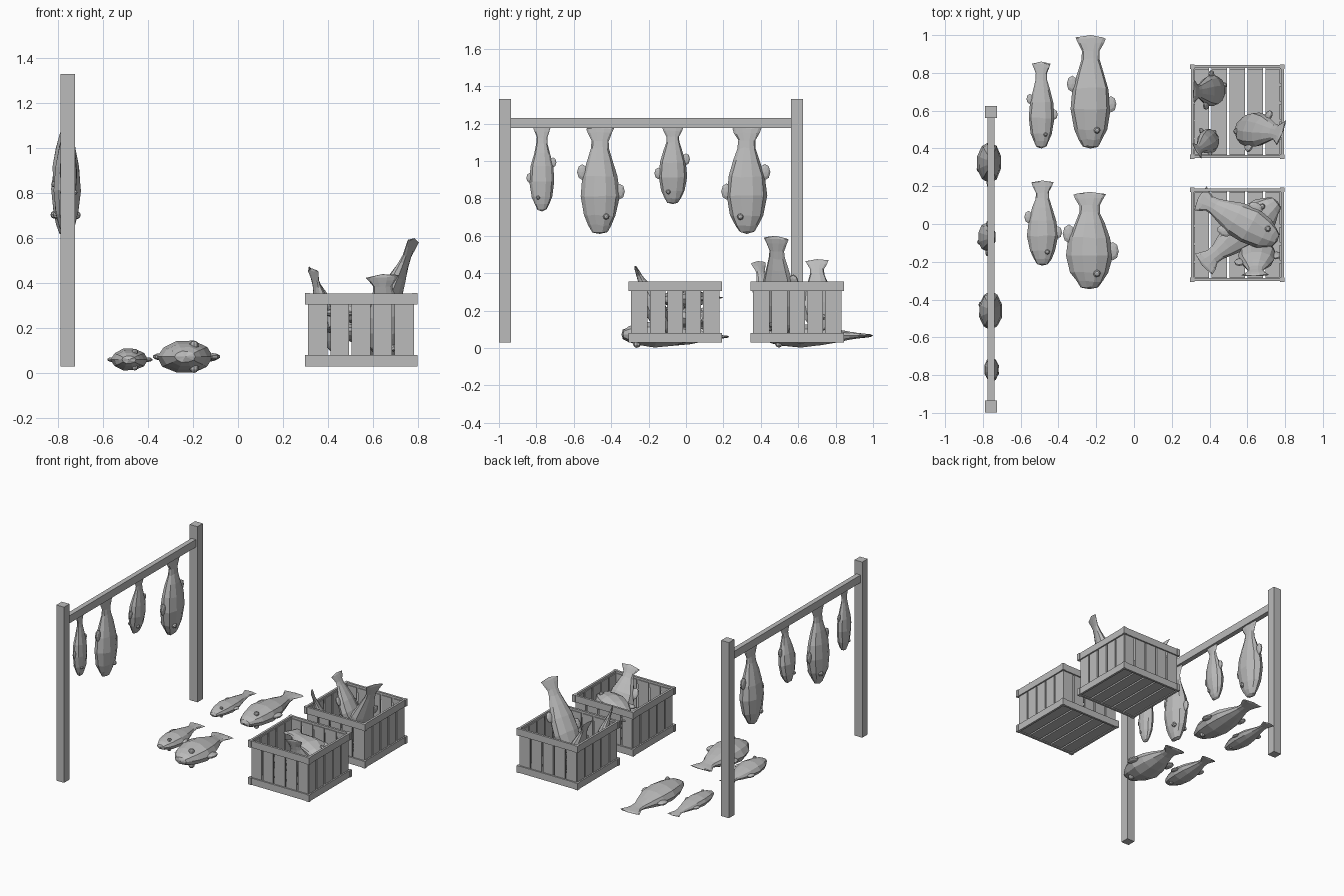
import bpy, bmesh, math, random
from mathutils import Vector, Matrix

random.seed(4)
cube = bpy.data.objects.get("Cube")
if cube:
    bpy.data.objects.remove(cube)


def make_material(name, value):
    m = bpy.data.materials.new(name)
    m.use_nodes = True
    color = (value, value, value, 1)
    m.diffuse_color = color
    m.node_tree.nodes["Principled BSDF"].inputs["Base Color"].default_value = color
    return m


grey = make_material("plain grey", 0.5)


def finish(bm, name):
    bmesh.ops.recalc_face_normals(bm, faces=bm.faces)
    mesh = bpy.data.meshes.new(name)
    bm.to_mesh(mesh)
    bm.free()
    mesh.materials.append(grey)
    ob = bpy.data.objects.new(name, mesh)
    bpy.context.collection.objects.link(ob)
    return ob


def add_box(bm, center, size):
    mat = Matrix.Translation(center) @ Matrix.Diagonal((*size, 1))
    bmesh.ops.create_cube(bm, size=1, matrix=mat)


def box(name, center, size):
    bm = bmesh.new()
    add_box(bm, center, size)
    finish(bm, name)


# Drying rack
RACK_X = -0.757
for name, y in (("front_post", -0.967), ("back_post", 0.593)):
    box(name, (RACK_X, y, 0.68), (0.063, 0.063, 1.3))
box("cross_beam", (RACK_X, -0.187, 1.203), (0.036, 1.5, 0.056))


# Slatted crates
def crate(name, cx, cy):
    half, slats = 0.238, 5
    pitch = 2 * half / slats
    bm = bmesh.new()
    for s in (-1, 1):
        for z in (0.055, 0.33):
            add_box(bm, (cx, cy + s * half, z), (0.49, 0.016, 0.05))
            add_box(bm, (cx + s * half, cy, z), (0.016, 0.49, 0.05))
            for t in (-1, 1):
                add_box(bm, (cx + s * half, cy + t * half, z), (0.024, 0.024, 0.051))
        for i in range(slats):
            o = (i + 0.5) * pitch - half
            add_box(bm, (cx + o, cy + s * (half - 0.008), 0.19), (pitch - 0.012, 0.012, 0.3))
            add_box(bm, (cx + s * (half - 0.008), cy + o, 0.19), (0.012, pitch - 0.012, 0.3))
    for i in range(slats):
        o = (i + 0.5) * pitch - half
        add_box(bm, (cx + o, cy, 0.045), (pitch - 0.012, 2 * half, 0.016))
    finish(bm, name)


crate("front_crate", 0.547, -0.057)
crate("back_crate", 0.547, 0.595)

# Fish outline: position along the body, width, thickness
PROFILE = [(0.02, 0.38, 0.35), (0.08, 0.58, 0.6), (0.17, 0.82, 0.82), (0.35, 1, 1),
           (0.53, 0.9, 0.86), (0.68, 0.64, 0.58), (0.79, 0.45, 0.34), (0.86, 0.43, 0.24),
           (0.93, 0.62, 0.17), (0.975, 0.72, 0.12)]
SIDES = 10


def fish(name, head, tail, normal, half, flip=1):
    head, tail = Vector(head), Vector(tail)
    length = (tail - head).length
    d = (tail - head).normalized()
    n = Vector(normal)
    n = (n - d * n.dot(d)).normalized()
    u = d.cross(n) * flip
    thick = half * 0.6

    def place(t, a, b):
        return head + d * (t * length) + u * a + n * b

    # Lofted body and tail
    bm = bmesh.new()
    rings = []
    for t, w, h in PROFILE:
        ring = []
        for i in range(SIDES):
            a = math.tau * i / SIDES
            j = random.uniform(0.96, 1.04)
            ring.append(bm.verts.new(place(t + random.uniform(-0.008, 0.008),
                                           w * half * math.cos(a) * j,
                                           h * thick * math.sin(a) * j)))
        rings.append(ring)
    tips = [bm.verts.new(head), bm.verts.new(tail)]
    for i in range(SIDES):
        k = (i + 1) % SIDES
        for r, s in zip(rings, rings[1:]):
            bm.faces.new((r[i], r[k], s[k], s[i]))
        bm.faces.new((tips[0], rings[0][k], rings[0][i]))
        bm.faces.new((tips[1], rings[-1][i], rings[-1][k]))

    # Edge fins and eyes
    def lump(t, a, b, size, segments):
        frame = Matrix((d * size[0], u * size[1], n * size[2])).transposed().to_4x4()
        frame.translation = place(t, a, b)
        bmesh.ops.create_uvsphere(bm, u_segments=segments, v_segments=5, radius=1, matrix=frame)

    lump(0.39, half * 1.0, 0, (half * 0.42, half * 0.28, half * 0.13), 8)
    lump(0.57, -half * 0.9, 0, (half * 0.42, half * 0.28, half * 0.13), 8)
    eye = half * 0.17
    for s in (-1, 1):
        lump(0.16, half * 0.32, s * thick * 0.7, (eye, eye, eye), 8)
    return finish(bm, name)


UP, SIDE = (0, 0, 1), (1, 0, 0)

# Fish laid out on the ground: x, head y, tail y, half width, height
for i, (x, y0, y1, half, z) in enumerate([(-0.23, 0.40, 1.0, 0.108, 0.066),
                                          (-0.235, -0.345, 0.17, 0.122, 0.073),
                                          (-0.49, 0.40, 0.86, 0.068, 0.06),
                                          (-0.485, -0.22, 0.23, 0.082, 0.06)]):
    fish(f"ground_fish_{i + 1}", (x, y0, z), (x, y1, z), UP, half)

# Fish hanging from the beam: y, head height, half width, x, facing
for i, (y, z, half, x, flip) in enumerate([(-0.77, 0.73, 0.066, -0.752, -1),
                                           (-0.46, 0.61, 0.105, -0.762, 1),
                                           (-0.07, 0.77, 0.078, -0.79, -1),
                                           (0.325, 0.61, 0.108, -0.772, -1)]):
    fish(f"hanging_fish_{i + 1}", (x, y, z), (RACK_X, y, 1.19), SIDE, half, flip)

# Fish in the front crate
fish("front_crate_fish_1", (0.76, -0.09, 0.26), (0.34, 0.14, 0.27), UP, 0.1)
fish("front_crate_fish_2", (0.76, 0.12, 0.15), (0.36, -0.22, 0.2), UP, 0.1)
fish("front_crate_fish_3", (0.66, -0.10, 0.07), (0.64, -0.275, 0.44), (0, -1, 0.3), 0.1)

# Fish in the back crate
fish("back_crate_fish_1", (0.47, 0.71, 0.09), (0.315, 0.70, 0.475), SIDE, 0.085)
fish("back_crate_fish_2", (0.43, 0.47, 0.09), (0.33, 0.385, 0.465), (1, 0.6, 0), 0.065)
fish("back_crate_fish_3", (0.55, 0.51, 0.05), (0.785, 0.48, 0.6), (-1, 0.4, 0.4), 0.098)
